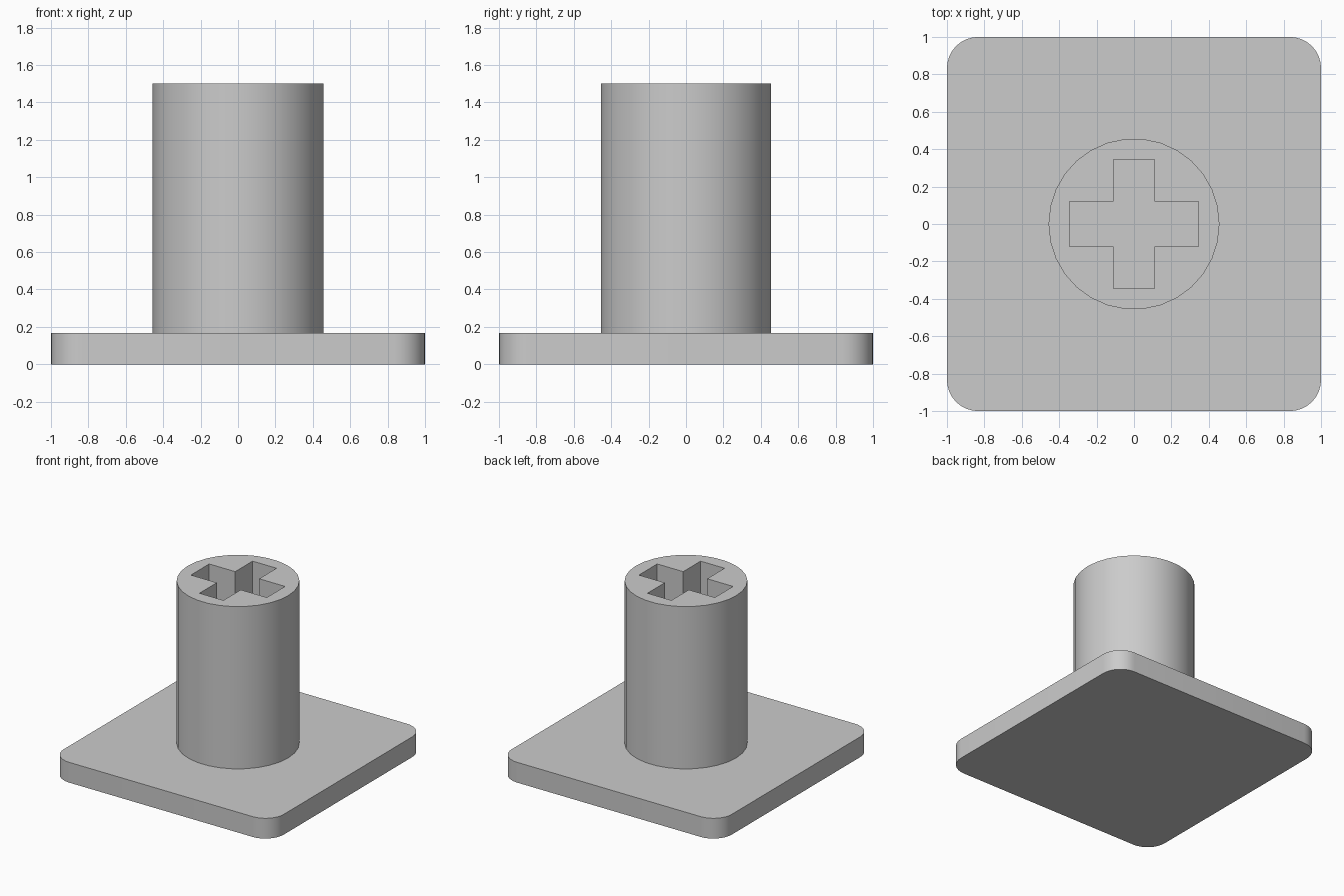
import bpy, bmesh, math

if "Cube" in bpy.data.objects:
    bpy.data.objects.remove(bpy.data.objects["Cube"])

PLATE_T, TOP = 1 / 6, 1.5

grey = bpy.data.materials.new("plain grey")
grey.diffuse_color = (0.6, 0.6, 0.6, 1)
grey.use_nodes = True
grey.node_tree.nodes["Principled BSDF"].inputs["Base Color"].default_value = grey.diffuse_color


def rounded_square(half, r, n):
    pts = []
    for k, (sx, sy) in enumerate([(1, 1), (-1, 1), (-1, -1), (1, -1)]):
        for i in range(n + 1):
            a = math.pi / 2 * (k + i / n)
            pts.append((sx * (half - r) + r * math.cos(a), sy * (half - r) + r * math.sin(a)))
    return pts


def circle(r, n):
    return [(r * math.cos(2 * math.pi * i / n), r * math.sin(2 * math.pi * i / n)) for i in range(n)]


def cross(reach, wx, wy):
    # wx: half width of the y arm, wy: half width of the x arm
    quarter = [(reach, wy), (wx, wy), (wx, reach)]
    flip = quarter[::-1]
    return (quarter + [(-x, y) for x, y in flip]
            + [(-x, -y) for x, y in quarter] + [(x, -y) for x, y in flip])


def extrude_outlines(name, outlines, z0, z1, bottom=True):
    """Solid from an outer outline plus optional holes."""
    bm = bmesh.new()
    for pts in outlines:
        low = [bm.verts.new((x, y, z0)) for x, y in pts]
        high = [bm.verts.new((x, y, z1)) for x, y in pts]
        for i in range(len(pts)):
            j = (i + 1) % len(pts)
            bm.faces.new((low[i], low[j], high[j], high[i]))
    for z in ([z0, z1] if bottom else [z1]):
        rim = [e for e in bm.edges if all(abs(v.co.z - z) < 1e-6 for v in e.verts)]
        bmesh.ops.triangle_fill(bm, use_beauty=True, edges=rim, normal=(0, 0, 1 if z == z1 else -1))
    bmesh.ops.recalc_face_normals(bm, faces=bm.faces)
    mesh = bpy.data.meshes.new(name)
    bm.to_mesh(mesh)
    bm.free()
    mesh.materials.append(grey)
    ob = bpy.data.objects.new(name, mesh)
    bpy.context.collection.objects.link(ob)
    bpy.ops.object.select_all(action='DESELECT')
    ob.select_set(True)
    bpy.context.view_layer.objects.active = ob
    bpy.ops.object.shade_smooth_by_angle(angle=math.radians(30))
    return ob


# Square base with rounded corners
extrude_outlines("base_plate", [rounded_square(1, 1 / 6, 8)], 0, PLATE_T)

# Round post with a cross-shaped socket running down to the plate
extrude_outlines("socket_post", [circle(0.457, 30), cross(0.345, 0.109, 0.119)],
                 PLATE_T, TOP)
